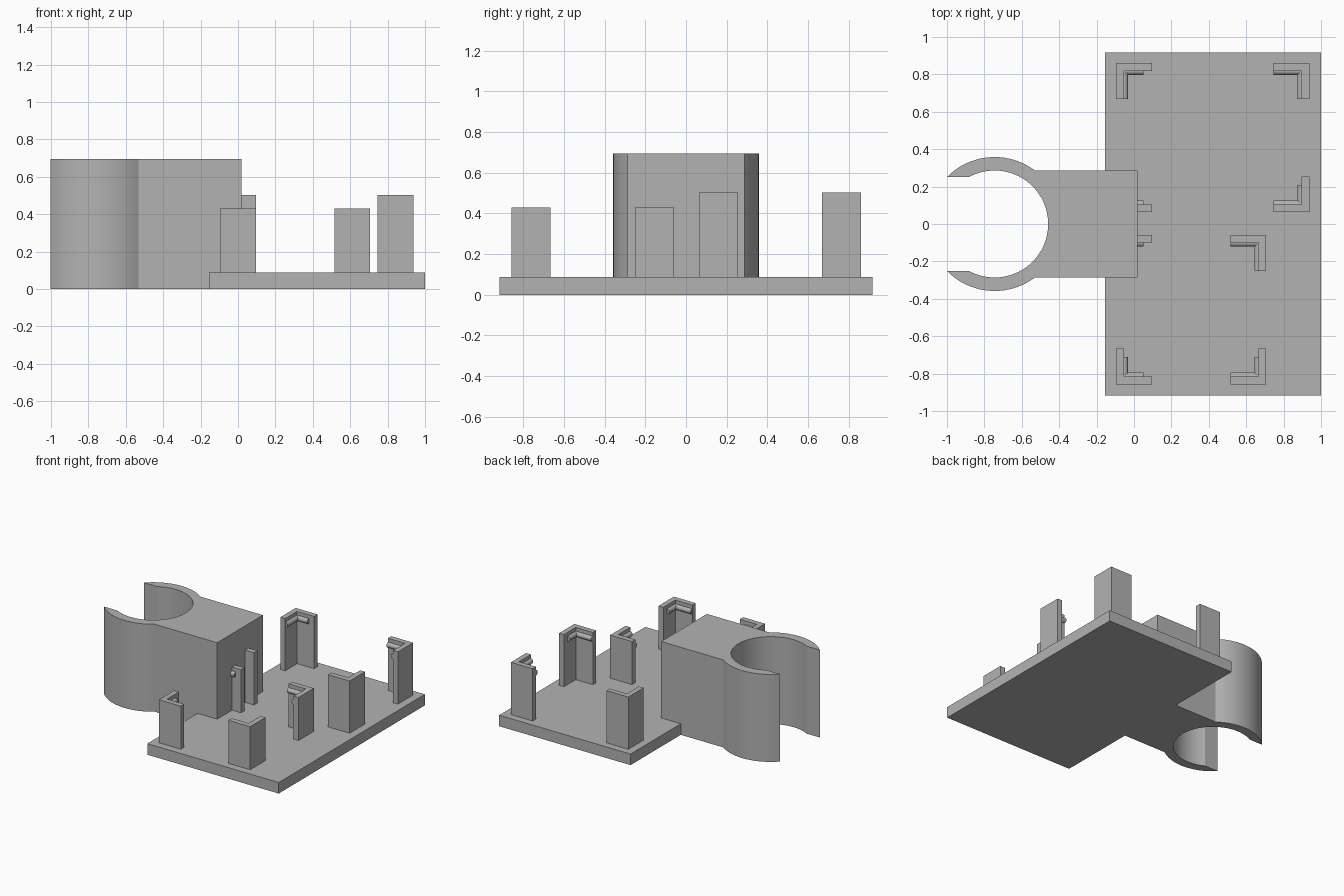
import bpy, bmesh
from math import asin, cos, sin, pi, radians
from mathutils import Matrix, Vector

cube = bpy.data.objects.get("Cube")
if cube:
    bpy.data.objects.remove(cube, do_unlink=True)

grey = bpy.data.materials.new("plain grey")
grey.use_nodes = True
colour = (0.45, 0.45, 0.45, 1)
grey.diffuse_color = colour
grey.node_tree.nodes["Principled BSDF"].inputs["Base Color"].default_value = colour

PLATE_TOP = 0.088


def finish(name, bm):
    bmesh.ops.recalc_face_normals(bm, faces=bm.faces)
    mesh = bpy.data.meshes.new(name)
    bm.to_mesh(mesh)
    bm.free()
    mesh.materials.append(grey)
    obj = bpy.data.objects.new(name, mesh)
    bpy.context.collection.objects.link(obj)
    return obj


def prism(name, outline, z0, z1):
    """Extrude a flat outline from z0 to z1."""
    bm = bmesh.new()
    face = bm.faces.new([bm.verts.new((x, y, z0)) for x, y in outline])
    result = bmesh.ops.extrude_face_region(bm, geom=[face])
    verts = [v for v in result["geom"] if isinstance(v, bmesh.types.BMVert)]
    bmesh.ops.translate(bm, verts=verts, vec=(0, 0, z1 - z0))
    return finish(name, bm)


def arc(centre_x, radius, a0, a1, steps):
    angles = [a0 + (a1 - a0) * i / steps for i in range(steps + 1)]
    return [(centre_x + radius * cos(a), radius * sin(a)) for a in angles]


def select_only(obj):
    bpy.ops.object.select_all(action='DESELECT')
    obj.select_set(True)
    bpy.context.view_layer.objects.active = obj


# Base plate
base = prism("base_plate", [(-0.155, -0.917), (1, -0.917), (1, 0.917), (-0.155, 0.917)],
             0, PLATE_TOP)

# Mounting block with the open pipe clip
CX, OUTER, INNER, HALF, GAP = -0.745, 0.358, 0.286, 0.287, 0.25
outside = arc(CX, OUTER, asin(HALF / OUTER), pi - asin(GAP / OUTER), 20)
inside = arc(CX, INNER, pi - asin(GAP / INNER), 0, 32)
half = [(0.018, HALF)] + outside + inside
outline = half + [(x, -y) for x, y in reversed(half[:-1])]
clip = prism("clip_block", outline, 0, 0.695)

# Fuse block and plate into one body
union = base.modifiers.new("fuse", 'BOOLEAN')
union.operation = 'UNION'
union.solver = 'EXACT'
union.object = clip
select_only(base)
bpy.ops.object.modifier_apply(modifier="fuse")
bpy.data.objects.remove(clip, do_unlink=True)
base.name = "base_and_clip"
select_only(base)
bpy.ops.object.shade_smooth_by_angle(angle=radians(25))

# Corner posts with rounded snap ridges on their inner faces
ARM, THICK, RIDGE, SHORT = 0.192, 0.042, 0.021, 0.145


def ridge(name, start, end):
    start, end = Vector(start), Vector(end)
    axis = end - start
    bm = bmesh.new()
    turn = axis.to_track_quat('Z', 'Y').to_matrix().to_4x4()
    bmesh.ops.create_cone(bm, cap_ends=True, segments=16, radius1=RIDGE, radius2=RIDGE,
                          depth=axis.length,
                          matrix=Matrix.Translation((start + end) / 2) @ turn)
    select_only(finish(name, bm))
    bpy.ops.object.shade_smooth_by_angle(angle=radians(30))


def corner_post(name, x, y, sx, sy, top):
    """L-shaped post whose arms run from the outer corner along sx and sy."""
    shape = [(0, 0), (ARM, 0), (ARM, THICK), (THICK, THICK), (THICK, ARM), (0, ARM)]
    prism(name + "_post", [(x + sx * u, y + sy * v) for u, v in shape],
          PLATE_TOP - 0.01, top)
    z = top - 0.05
    end_x = SHORT if sx > 0 else ARM - 0.001
    end_y = SHORT if sy > 0 else ARM - 0.001
    inner_x, inner_y = x + sx * THICK, y + sy * THICK
    ridge(name + "_ridge_across", (x + sx * 0.01, inner_y, z), (x + sx * end_x, inner_y, z))
    ridge(name + "_ridge_along", (inner_x, y + sy * 0.01, z), (inner_x, y + sy * end_y, z))


# Two four-post cradles: low one in front, tall one behind
for cradle, right_x, y0, y1, top in (("front", 0.707, -0.857, -0.058, 0.43),
                                     ("back", 0.937, 0.063, 0.86, 0.503)):
    for side, x, sx in (("inner", -0.095, 1), ("outer", right_x, -1)):
        for row, y, sy in (("near", y0, 1), ("far", y1, -1)):
            corner_post(f"{cradle}_{side}_{row}", x, y, sx, sy, top)
